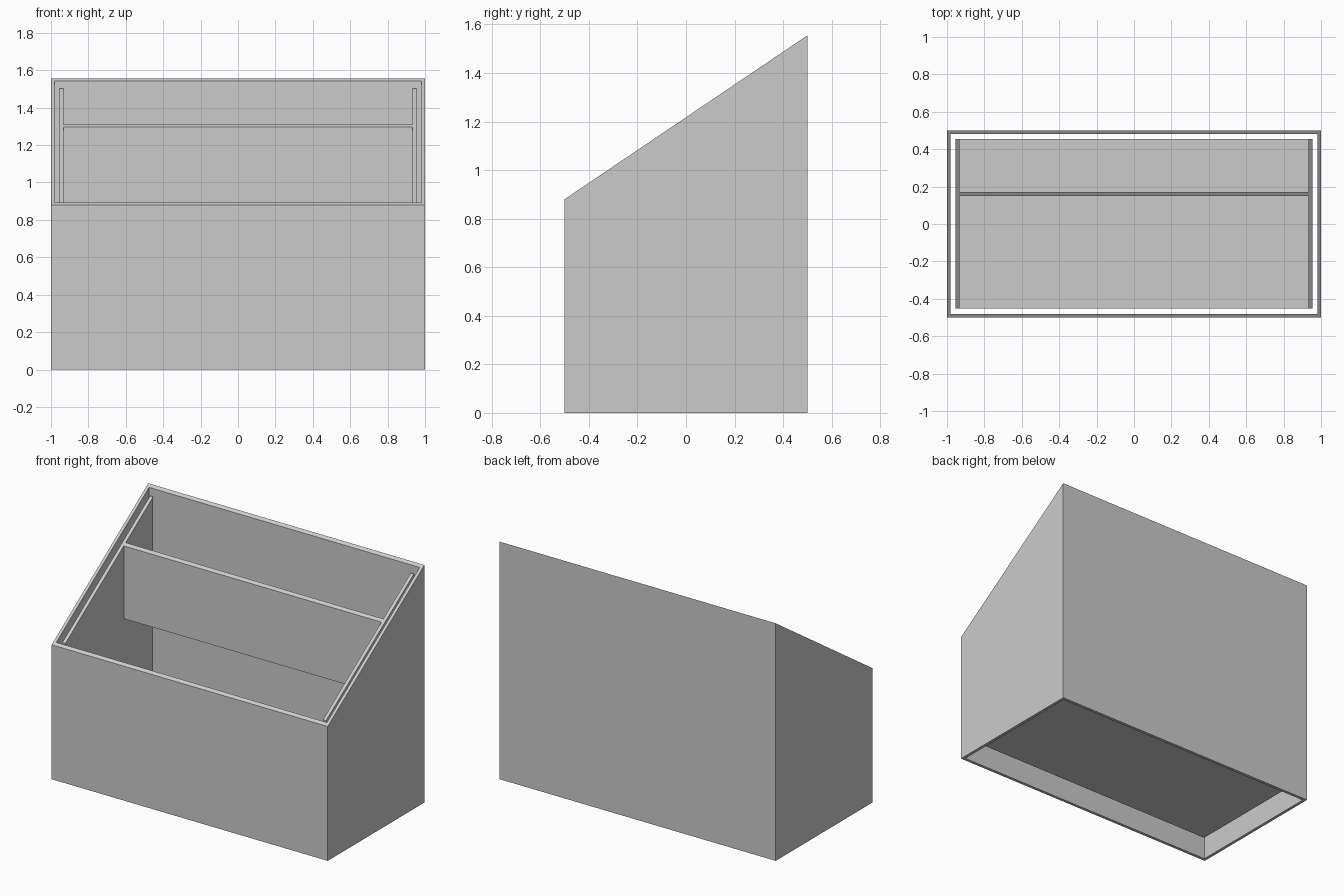
import bpy, bmesh

if "Cube" in bpy.data.objects:
    bpy.data.objects.remove(bpy.data.objects["Cube"])

FRONT_Z, BACK_Z = 0.88, 1.555
DROP = 0.023          # inner parts sit slightly below the shell rim


def slope(y):
    return FRONT_Z + (BACK_Z - FRONT_Z) * (y + 0.5)


def finish(name, bm):
    bmesh.ops.recalc_face_normals(bm, faces=bm.faces[:])
    mesh = bpy.data.meshes.new(name)
    bm.to_mesh(mesh)
    bm.free()
    obj = bpy.data.objects.new(name, mesh)
    bpy.context.collection.objects.link(obj)
    return obj


def prism(name, x0, x1, profile):
    """Extrude a (y, z) profile along x."""
    bm = bmesh.new()
    face = bm.faces.new([bm.verts.new((x0, y, z)) for y, z in profile])
    ext = bmesh.ops.extrude_face_region(bm, geom=[face])
    verts = [g for g in ext["geom"] if isinstance(g, bmesh.types.BMVert)]
    bmesh.ops.translate(bm, verts=verts, vec=(x1 - x0, 0, 0))
    return finish(name, bm)


def panel(name, x0, x1, y0, y1, bottom):
    """Upright board whose top follows the slope."""
    return prism(name, x0, x1, [(y0, bottom), (y1, bottom),
                                (y1, slope(y1) - DROP), (y0, slope(y0) - DROP)])


# Outer shell: open tube with a sloped rim
bm = bmesh.new()


def ring(hx, hy, top):
    return [bm.verts.new((x, y, slope(y) if top else 0))
            for x, y in ((-hx, -hy), (hx, -hy), (hx, hy), (-hx, hy))]


rings = [ring(1, 0.5, False), ring(1, 0.5, True),
         ring(0.98, 0.48, True), ring(0.98, 0.48, False)]
for k in range(4):
    a, b = rings[k], rings[(k + 1) % 4]
    for i in range(4):
        j = (i + 1) % 4
        bm.faces.new((a[i], a[j], b[j], b[i]))
finish("outer_shell", bm)

# Raised floor, standing clear of the shell
prism("floor", -0.955, 0.955,
      [(-0.453, 0.13), (0.455, 0.13), (0.455, 0.152), (-0.453, 0.152)])

# Inner side panels
for side, s in (("left", -1), ("right", 1)):
    panel(f"{side}_inner_panel", s * 0.955, s * 0.933, -0.453, 0.455, 0.152)

# Hanging divider between the side panels
panel("divider", -0.933, 0.933, 0.151, 0.171, 0.82)
